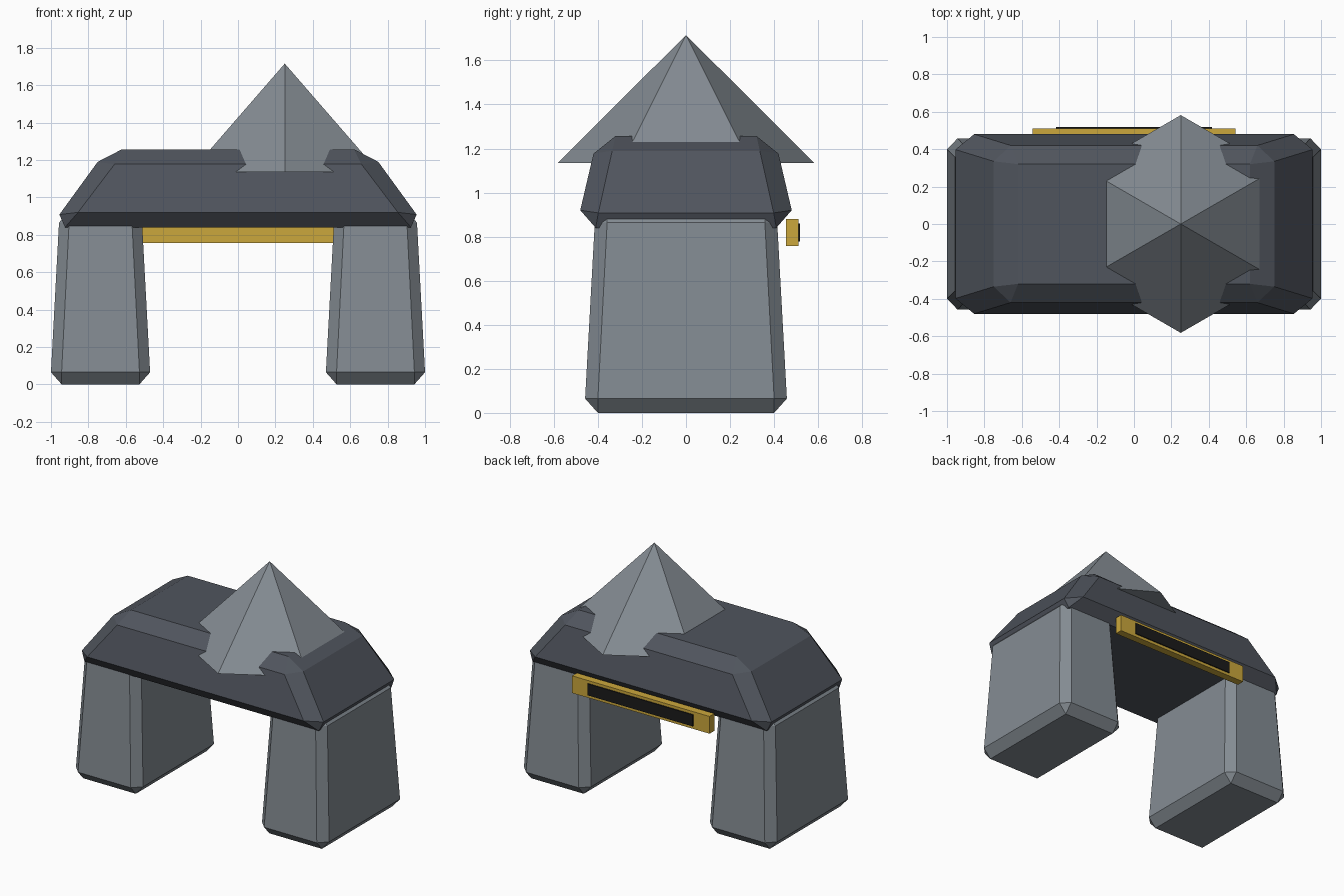
import bpy, bmesh, math
from mathutils import Vector

if "Cube" in bpy.data.objects:
    bpy.data.objects.remove(bpy.data.objects["Cube"])


def material(name, rgb):
    m = bpy.data.materials.new(name)
    m.diffuse_color = (*rgb, 1)
    m.use_nodes = True
    m.node_tree.nodes["Principled BSDF"].inputs["Base Color"].default_value = m.diffuse_color
    return m


stone = material("grey stone", (0.23, 0.26, 0.29))
slate = material("dark slate", (0.08, 0.09, 0.11))
gold = material("gold", (0.60, 0.39, 0.045))
black = material("black", (0.011, 0.011, 0.011))


def finish(bm, name, mat):
    bmesh.ops.recalc_face_normals(bm, faces=bm.faces)
    mesh = bpy.data.meshes.new(name)
    bm.to_mesh(mesh)
    bm.free()
    mesh.materials.append(mat)
    ob = bpy.data.objects.new(name, mesh)
    bpy.context.collection.objects.link(ob)
    return ob


def chamfered_block(name, corner_points, mat, centre=(0, 0, 0)):
    """Mirror one quarter of corner points in x and y and wrap them in a hull."""
    bm = bmesh.new()
    for x, y, z in corner_points:
        for sx in (-1, 1):
            for sy in (-1, 1):
                bm.verts.new(Vector(centre) + Vector((sx * x, sy * y, z)))
    bmesh.ops.convex_hull(bm, input=bm.verts)
    bmesh.ops.dissolve_limit(bm, angle_limit=math.radians(3),
                             verts=bm.verts, edges=bm.edges)
    return finish(bm, name, mat)


def box(name, lo, hi, mat):
    lo, hi = Vector(lo), Vector(hi)
    bm = bmesh.new()
    bmesh.ops.create_cube(bm, size=1)
    for v in bm.verts:
        v.co = (lo + hi) / 2 + v.co * (hi - lo)
    return finish(bm, name, mat)


# Two tapered pillars with chamfered edges
pillar = [(0.265, 0.40, 0.065), (0.208, 0.458, 0.065), (0.208, 0.40, 0),
          (0.222, 0.358, 0.865), (0.168, 0.414, 0.865), (0.168, 0.358, 0.925)]
for side, x in (("left", -0.735), ("right", 0.735)):
    chamfered_block(side + "_pillar", pillar, stone, (x, 0, 0))

# Sloped roof block spanning the pillars
roof = [(0.955, 0.398, 0.908), (0.855, 0.48, 0.92), (0.925, 0.41, 0.84),
        (0.75, 0.335, 1.19), (0.66, 0.42, 1.177), (0.62, 0.32, 1.257)]
chamfered_block("roof", roof, slate)

# Six-sided spire set into the roof, off centre
bm = bmesh.new()
apex = bm.verts.new((0.25, 0, 1.715))
ring = [bm.verts.new((0.25 + 0.582 * math.sin(i * math.pi / 3),
                      0.582 * math.cos(i * math.pi / 3), 1.135)) for i in range(6)]
bm.faces.new(ring)
for i in range(6):
    bm.faces.new((ring[i], ring[(i + 1) % 6], apex))
finish(bm, "spire", stone)

# Sign on the back with a dark panel
box("sign_board", (-0.543, 0.455, 0.757), (0.543, 0.51, 0.88), gold)
box("sign_panel", (-0.416, 0.509, 0.778), (0.416, 0.518, 0.86), black)
